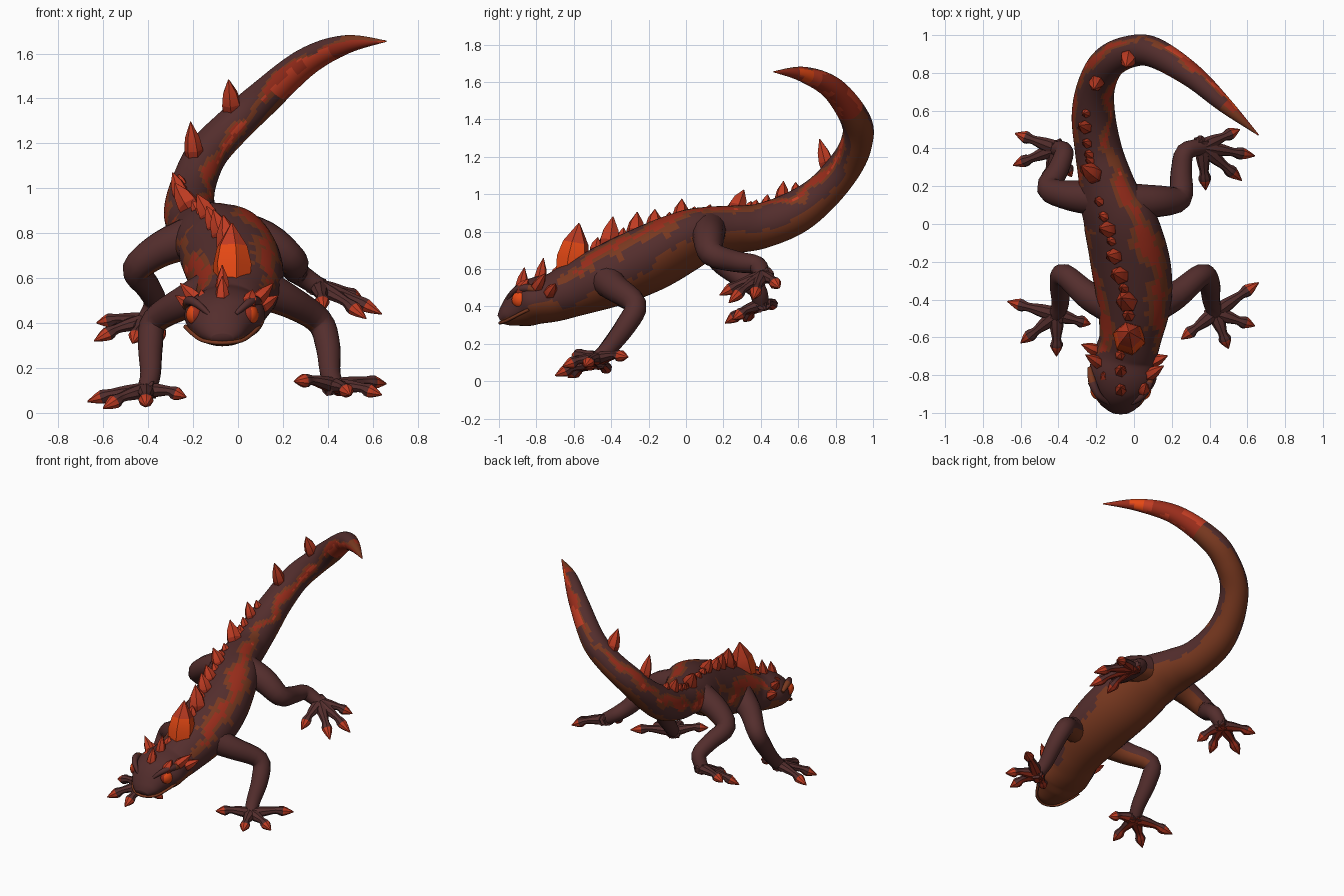
import bpy
import bmesh
import math
from mathutils import Vector, noise

if "Cube" in bpy.data.objects:
    bpy.data.objects.remove(bpy.data.objects["Cube"], do_unlink=True)

# Flat colours
COLOURS = {
    "dark maroon skin": (0.088, 0.027, 0.026),
    "rust brown belly": (0.19, 0.040, 0.014),
    "deep red marking": (0.32, 0.026, 0.011),
    "claw red": (0.52, 0.044, 0.016),
    "bright orange": (0.78, 0.065, 0.007),
}
SKIN, BELLY, RED, CLAW, ORANGE = range(5)
MATERIALS = []
for label, rgb in COLOURS.items():
    mat = bpy.data.materials.new(label)
    mat.use_nodes = True
    mat.diffuse_color = (*rgb, 1)
    shader = mat.node_tree.nodes["Principled BSDF"]
    shader.inputs["Base Color"].default_value = (*rgb, 1)
    shader.inputs["Roughness"].default_value = 0.8
    MATERIALS.append(mat)


def smooth_path(points, steps):
    """Catmull-Rom samples through control rows of position and radii."""
    out = []
    last = len(points) - 1
    for i in range(last):
        a, b, c, d = (points[max(0, min(last, i + k))] for k in (-1, 0, 1, 2))
        for s in range(steps):
            t = s / steps
            out.append([q + 0.5 * t * (r - p + t * (2 * p - 5 * q + 4 * r - e
                        + t * (3 * (q - r) + e - p)))
                        for p, q, r, e in zip(a, b, c, d)])
    out.append(list(points[-1]))
    return out


def add_tube(bm, points, sides, steps, rule, reference=None):
    """Loft elliptical rings along a path; rule gives each face its colour."""
    path = smooth_path(points, steps)
    centres = [Vector(p[:3]) for p in path]
    up = Vector((0.1, -0.3, 1))
    rings, frames = [], []
    for i, row in enumerate(path):
        tangent = centres[min(i + 1, len(path) - 1)] - centres[max(i - 1, 0)]
        tangent.normalize()
        if reference:
            up = reference(centres[i])
        up = (up - tangent * up.dot(tangent)).normalized()
        side = tangent.cross(up)
        wide, high = max(row[3], 0.002), max(row[-1], 0.002)
        frames.append((centres[i], up, tangent, high))
        rings.append([bm.verts.new(centres[i] + side * wide * math.sin(a)
                                   + up * high * math.cos(a))
                      for a in (math.tau * k / sides for k in range(sides))])
    for i in range(len(rings) - 1):
        for k in range(sides):
            n = (k + 1) % sides
            face = bm.faces.new((rings[i][k], rings[i][n], rings[i + 1][n], rings[i + 1][k]))
            angle = math.tau * (k + 0.5) / sides
            face.material_index = rule((i + 0.5) / (len(rings) - 1),
                                       min(angle, math.tau - angle),
                                       face.calc_center_median())
    for ring, t in ((rings[0], 0), (rings[-1], 1)):
        face = bm.faces.new(ring)
        face.material_index = rule(t, 0, face.calc_center_median())
    return frames


def finish(name, bm, angle=50):
    bmesh.ops.recalc_face_normals(bm, faces=bm.faces)
    mesh = bpy.data.meshes.new(name)
    bm.to_mesh(mesh)
    bm.free()
    obj = bpy.data.objects.new(name, mesh)
    bpy.context.collection.objects.link(obj)
    for mat in MATERIALS:
        mesh.materials.append(mat)
    bpy.ops.object.select_all(action="DESELECT")
    obj.select_set(True)
    bpy.context.view_layer.objects.active = obj
    bpy.ops.object.shade_smooth_by_angle(angle=math.radians(angle))
    return obj


# Head, trunk and curled tail: x, y, z, half width, half height
SPINE = [
    (-.07, -.995, .33, .05, .025), (-.07, -.96, .35, .095, .06),
    (-.07, -.88, .395, .145, .11), (-.06, -.8, .43, .18, .125),
    (-.045, -.7, .45, .165, .13), (-.02, -.6, .49, .165, .145),
    (0, -.4, .57, .2, .17), (-.02, -.2, .655, .215, .175),
    (-.07, 0, .75, .205, .155), (-.12, .12, .79, .175, .135),
    (-.155, .25, .81, .145, .125), (-.19, .4, .83, .125, .12),
    (-.215, .58, .9, .115, .115), (-.2, .73, 1.01, .1, .1),
    (-.14, .85, 1.15, .092, .092), (-.03, .91, 1.27, .085, .085),
    (.1, .91, 1.39, .08, .08), (.3, .79, 1.56, .064, .064),
    (.48, .63, 1.64, .042, .042), (.66, .47, 1.655, .003, .003),
]
STEPS = 8


def dorsal(centre):
    lean = max(0, min(1, (centre.y + 0.6) / 0.5))
    tail = max(0, min(1, (centre.z - 0.9) / 0.25))
    return Vector((0.35 * tail - 0.45 * lean, -0.4 * lean, 1))


def skin_pattern(t, angle, co):
    rough = noise.noise(co * 8) + 0.5 * noise.noise(co * 21)
    if co.y < -0.68 and t < 0.3:
        return BELLY if angle > 1.8 + 0.1 * rough else SKIN
    if t > 0.86 and angle > 1.1 + 0.3 * rough:
        return ORANGE if t > 0.94 and rough > 0 else CLAW if rough > -0.15 else RED
    if t > 0.95:
        return RED if rough > 0 else BELLY
    if angle > 2.15 + 0.3 * rough:
        return BELLY
    # Broken red stripe with a brown border along each flank
    tail = max(0, min(1, (t - 0.5) / 0.2))
    offset = abs(angle - 1.0 - 0.2 * tail - 0.45 * rough)
    band = 0.2 - 0.05 * tail + 0.4 * noise.noise(co * 6)
    if offset < band * 0.6 and rough > 0.2:
        return CLAW
    if offset < band:
        return RED
    return BELLY if offset < band + 0.2 else SKIN


bm = bmesh.new()
frames = add_tube(bm, SPINE, 44, STEPS, skin_pattern, dorsal)
finish("body", bm)


# Crystal spikes
def add_spike(bm, base, direction, length, radius, rule):
    direction = direction.normalized()
    rows = [(*(base + direction * length * h), radius * w)
            for h, w in ((-.3, .9), (.1, 1), (.5, .78), (1, .05))]
    add_tube(bm, rows, 6, 1, rule)


def spike_colours(t, angle, co):
    return CLAW if t > 0.4 else RED


def great_spike_colours(t, angle, co):
    return ORANGE if t < 0.7 and angle < 2.2 else CLAW


# Back ridge: place along spine, length, radius
RIDGE = [(5.25, .21, .09), (5.85, .07, .035), (6.3, .15, .058), (6.65, .06, .03),
         (7, .12, .05), (7.45, .1, .045), (7.85, .05, .028), (8.25, .11, .045),
         (8.8, .05, .03), (9.3, .05, .028), (10.3, .135, .052), (10.75, .05, .026),
         (11.05, .05, .028), (11.4, .06, .028), (11.85, .1, .038), (12.4, .05, .026),
         (13.6, .145, .042), (15.4, .13, .045)]
bm = bmesh.new()
for place, length, radius in RIDGE:
    centre, up, tangent, high = frames[round(place * STEPS)]
    add_spike(bm, centre + up * high * 0.93, up + tangent * 0.6, length, radius,
              great_spike_colours if length > 0.2 else spike_colours)
finish("back_spikes", bm, 20)

# Head crest, brow spikes and cheek horns
bm = bmesh.new()
for y, z, length in ((-.88, .5, .11), (-.78, .54, .12), (-.69, .57, .05)):
    add_spike(bm, Vector((-.07, y, z)), Vector((0, .15, 1)), length, .034, spike_colours)
for s in (-1, 1):
    for x, y, z, out, length in ((.1, -.85, .49, .2, .07), (.13, -.77, .5, .8, .12),
                                 (.15, -.7, .47, 1.2, .1)):
        add_spike(bm, Vector((s * x - .05, y - s * .03, z)),
                  Vector((s * out, .5, .8)), length, .034, spike_colours)
finish("head_spikes", bm, 20)

# Eyes with red rims, and heavy brows
for s, label in ((1, "left"), (-1, "right")):
    bm = bmesh.new()
    bmesh.ops.create_uvsphere(bm, u_segments=20, v_segments=12, radius=0.048)
    for face in bm.faces:
        face.material_index = ORANGE if face.normal.x * s > 0.5 else RED
    eye = finish(label + "_eye", bm)
    eye.location = (s * 0.122 - 0.07, -0.885, 0.437)
    eye.scale = (0.8, 1, 0.95)
    eye.rotation_euler.z = -s * 0.35
    bm = bmesh.new()
    add_tube(bm, [(s * x - .07, y, z, r) for x, y, z, r in (
        (.06, -.95, .44, .01), (.115, -.91, .488, .018), (.15, -.84, .498, .022),
        (.165, -.76, .47, .012))], 10, 4, lambda t, a, co: BELLY if t > 0.7 else SKIN)
    finish(label + "_brow", bm)

# Mouth line along the jaw
bm = bmesh.new()
add_tube(bm, [(side * x - .07, y, z, .009) for side, x, y, z in (
    (-1, .165, -.84, .385), (-1, .135, -.9, .355), (-1, .085, -.965, .322), (1, 0, -.995, .312),
    (1, .085, -.965, .322), (1, .135, -.9, .355), (1, .165, -.84, .385))],
    8, 4, lambda t, a, co: BELLY)
finish("lip", bm)

# Legs: path of x, y, z, radius ending at the palm, then toe tips
LEGS = {
    "front_left": ([(.08, -.44, .56, .1), (.22, -.38, .5, .075), (.36, -.27, .41, .06),
                    (.4, -.32, .3, .056), (.41, -.41, .18, .046), (.43, -.47, .12, .042)],
                   [(.66, -.31, .13), (.64, -.54, .08), (.5, -.66, .08), (.25, -.61, .14)]),
    "front_right": ([(-.1, -.44, .55, .1), (-.24, -.38, .49, .075), (-.37, -.27, .41, .06),
                     (-.39, -.32, .3, .056), (-.39, -.42, .17, .046), (-.41, -.48, .1, .042)],
                    [(-.67, -.41, .05), (-.6, -.63, .02), (-.41, -.7, .03), (-.23, -.53, .07)]),
    "hind_left": ([(-.06, .12, .82, .1), (.12, .12, .77, .085), (.24, .14, .68, .068),
                   (.25, .27, .64, .057), (.27, .38, .62, .05), (.36, .41, .56, .042)],
                  [(.56, .5, .5), (.64, .36, .44), (.57, .23, .42), (.38, .18, .46)]),
    "hind_right": ([(-.18, .14, .79, .1), (-.34, .15, .73, .08), (-.45, .19, .64, .065),
                    (-.4, .29, .56, .056), (-.37, .38, .49, .05), (-.41, .4, .41, .042)],
                   [(-.63, .48, .4), (-.64, .31, .32), (-.47, .21, .31), (-.33, .25, .33)]),
}


def limb_colours(t, angle, co):
    return BELLY if t < 0.4 and angle > 2.3 else SKIN


def toe_colours(t, angle, co):
    if t > 0.72:
        return CLAW
    return RED if angle > 2.1 else SKIN


for label, (limb, tips) in LEGS.items():
    bm = bmesh.new()
    add_tube(bm, limb, 14, 4, limb_colours)
    palm = Vector(limb[-1][:3])
    for tip in tips:
        reach = Vector(tip) - palm
        rows = [(*(palm + reach * f + Vector((0, 0, lift))), wide, high)
                for f, lift, wide, high in (
                    (-.15, -.005, .045, .04), (.3, .01, .036, .03), (.58, .015, .024, .022),
                    (.75, .008, .034, .032), (1, 0, .003, .003))]
        add_tube(bm, rows, 8, 3, toe_colours)
    finish(label + "_leg", bm, 35)
